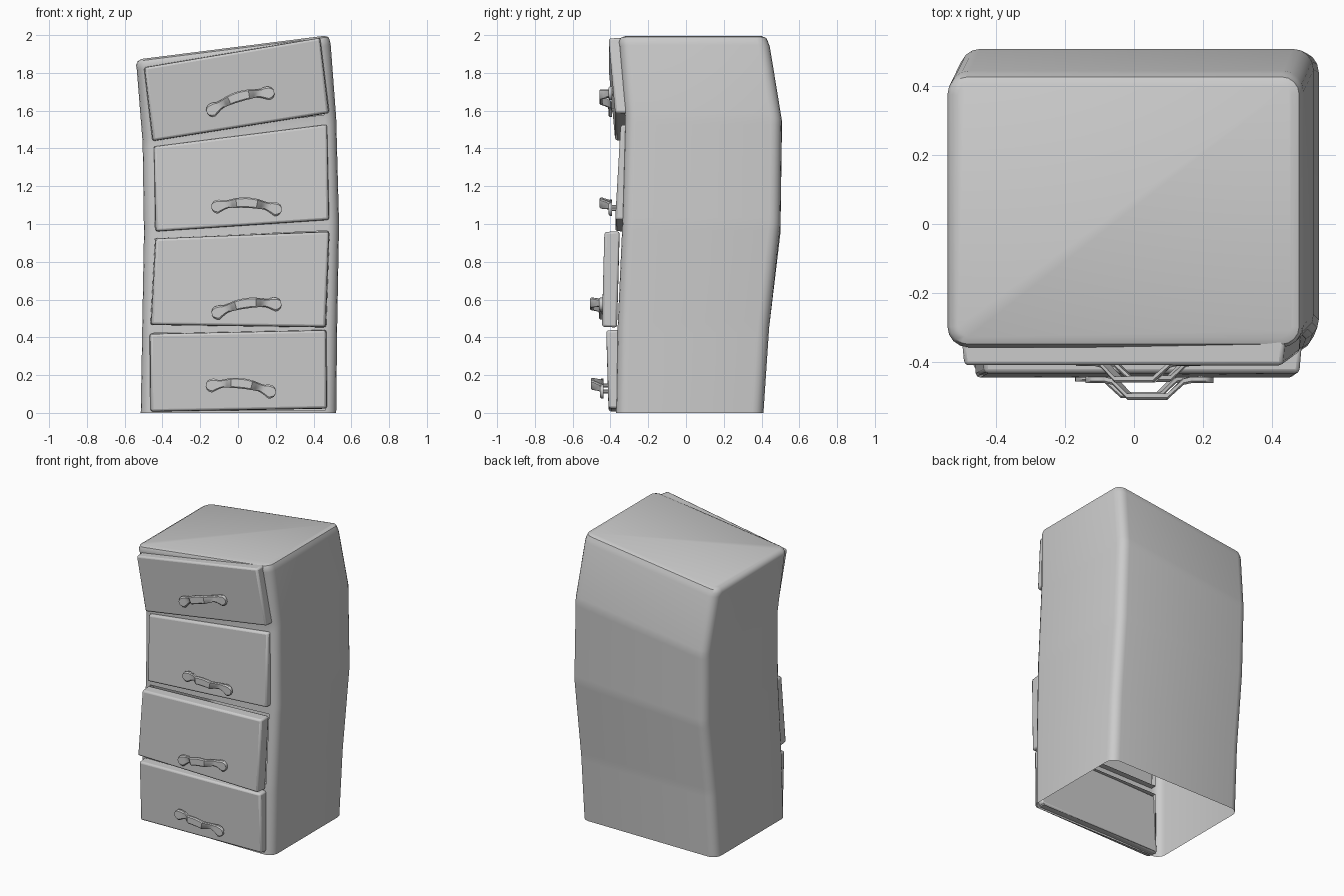
import bpy, bmesh, math
from mathutils import Vector, Matrix

if "Cube" in bpy.data.objects:
    bpy.data.objects.remove(bpy.data.objects["Cube"])


def finish(name, bm, bevel=0.0, angle=40):
    bmesh.ops.recalc_face_normals(bm, faces=bm.faces)
    me = bpy.data.meshes.new(name)
    bm.to_mesh(me)
    bm.free()
    ob = bpy.data.objects.new(name, me)
    bpy.context.collection.objects.link(ob)
    if bevel:
        m = ob.modifiers.new("bevel", 'BEVEL')
        m.width, m.segments = bevel, 2
    bpy.ops.object.select_all(action='DESELECT')
    ob.select_set(True)
    bpy.context.view_layer.objects.active = ob
    bpy.ops.object.shade_smooth_by_angle(angle=math.radians(angle))
    return ob


# Cabinet sections: z left, z right, x left, x right, y front, y back
LEVELS = [
    (0.00, 0.00, -.515, .520, -.370, .410),
    (0.45, 0.45, -.507, .525, -.362, .440),
    (0.95, 1.00, -.498, .535, -.337, .500),
    (1.43, 1.56, -.505, .520, -.322, .507),
    (1.87, 2.00, -.540, .487, -.357, .435),
]
RADIUS, STEPS = 0.06, 4


def section(t, inset=0.0, drop=0.0):
    i = min(int(t), 3)
    zl, zr, xl, xr, yf, yb = (a + (b - a) * (t - i) for a, b in zip(LEVELS[i], LEVELS[i + 1]))
    r = RADIUS - inset
    pts = []
    # starts after the front left corner's mirror so the last edge is the front face
    for cx, cy, a0 in ((xr - RADIUS, yf + RADIUS, -90), (xr - RADIUS, yb - RADIUS, 0),
                       (xl + RADIUS, yb - RADIUS, 90), (xl + RADIUS, yf + RADIUS, 180)):
        for k in range(STEPS + 1):
            a = math.radians(a0 + 90 * k / STEPS)
            x, y = cx + r * math.cos(a), cy + r * math.sin(a)
            pts.append((x, y, zl + (zr - zl) * (x - xl) / (xr - xl) - drop))
    return pts


# Cabinet shell, open underneath, with four drawer openings in front
bm = bmesh.new()
ts = [0, .03, .94, 1, 1.06, 1.94, 2, 2.06, 2.94, 3, 3.06, 3.88]
open_bands = {1, 4, 7, 10}
rings = [section(t) for t in ts] + [section(4, 0, .03), section(4, .009, .009), section(4, .03, 0)]
rings = [[bm.verts.new(p) for p in ring] for ring in rings]
n = len(rings[0])
for band, (lo, hi) in enumerate(zip(rings, rings[1:])):
    for j in range(n):
        k = (j + 1) % n
        if j == n - 1 and band in open_bands:
            # opening: return the frame edges inwards
            loop = [lo[j], lo[k], hi[k], hi[j]]
            back = [bm.verts.new(v.co + Vector((0, .04, 0))) for v in loop]
            for e in range(4):
                f = (e + 1) % 4
                bm.faces.new((loop[e], loop[f], back[f], back[e]))
        else:
            bm.faces.new((lo[j], lo[k], hi[k], hi[j]))
bm.faces.new(rings[-1])
finish("cabinet_body", bm)


# Drawer fronts: skewed slabs; corners BL, BR, TR, TL then front y at bottom and top
DRAWERS = [
    ((-.467, .005), (.475, .022), (.470, .440), (-.470, .420), -.410, -.422),
    ((-.465, .465), (.468, .452), (.486, .962), (-.440, .925), -.445, -.432),
    ((-.440, .958), (.486, 1.020), (.476, 1.530), (-.450, 1.412), -.375, -.346),
    ((-.455, 1.437), (.486, 1.587), (.437, 1.988), (-.500, 1.830), -.375, -.410),
]
for num, (bl, br, tr, tl, yb, yt) in enumerate(DRAWERS, 1):
    bm = bmesh.new()
    mid = sum((Vector(p) for p in (bl, br, tr, tl)), Vector((0, 0))) / 4
    quads = []
    for depth, shrink in ((0, .985), (.08, 1.0)):
        quads.append([])
        for p, y in ((bl, yb), (br, yb), (tr, yt), (tl, yt)):
            q = mid + (Vector(p) - mid) * shrink
            quads[-1].append(bm.verts.new((q.x, y + depth, q.y)))
    f, b = quads
    bm.faces.new(f)
    bm.faces.new(b[::-1])
    for i in range(4):
        j = (i + 1) % 4
        bm.faces.new((f[i], b[i], b[j], f[j]))
    finish(f"drawer_front_{num}", bm, bevel=.012)


# Handles: arched straps with round ends, stepped out in the middle
def handle(name, left, right, y, panel_y, out=.048, arch=.028, thick=.018):
    bm = bmesh.new()
    half = [(.186, .010), (.178, .025), (.165, .034), (.150, .037), (.135, .032),
            (.120, .024), (.100, .021), (.078, .023), (.055, .026), (.028, .027)]
    stations = [(-u, w) for u, w in half] + [(0, .028)] + half[::-1]
    rows = []
    for u, w in stations:
        lift = out * min(1, max(0, (.105 - abs(u)) / .05))
        rise = arch * (1 - (u / .15) ** 2) if abs(u) < .15 else 0
        tilt = -2 * arch * u / .15 ** 2 if abs(u) < .135 else 0
        dx, dz = -math.sin(math.atan(tilt)), math.cos(math.atan(tilt))
        c = Vector((u, -lift, rise))
        side = Vector((dx, 0, dz))
        front = Vector((0, -thick / 2, 0))
        rows.append([bm.verts.new(c + side * s * w * k + front * d) for s, k, d in
                     ((-1, 1, -1), (-1, 1, .3), (-1, .75, 1), (1, .75, 1), (1, 1, .3), (1, 1, -1))])
    for a, b in zip(rows, rows[1:]):
        for i in range(6):
            j = (i + 1) % 6
            bm.faces.new((a[i], a[j], b[j], b[i]))
    bm.faces.new(rows[0])
    bm.faces.new(rows[-1])
    # short fixing pegs behind both ends
    length = panel_y - y + .01
    for s in (-1, 1):
        m = Matrix.Translation((s * .15, length / 2, 0)) @ Matrix.Rotation(math.pi / 2, 4, 'X')
        bmesh.ops.create_cone(bm, cap_ends=True, segments=10, radius1=.01, radius2=.01,
                              depth=length, matrix=m)
    ang = math.atan2(right[1] - left[1], right[0] - left[0])
    centre = ((left[0] + right[0]) / 2, y, (left[1] + right[1]) / 2)
    bm.transform(Matrix.Translation(centre) @ Matrix.Rotation(-ang, 4, 'Y'))
    finish(name, bm, angle=35)


HANDLES = [
    ((-.14, .145), (.17, .112), -.447, -.413),
    ((-.11, .530), (.20, .575), -.452, -.443),
    ((-.115, 1.092), (.205, 1.078), -.400, -.370),
    ((-.135, 1.603), (.160, 1.692), -.402, -.382),
]
for num, args in enumerate(HANDLES, 1):
    handle(f"drawer_handle_{num}", *args)
